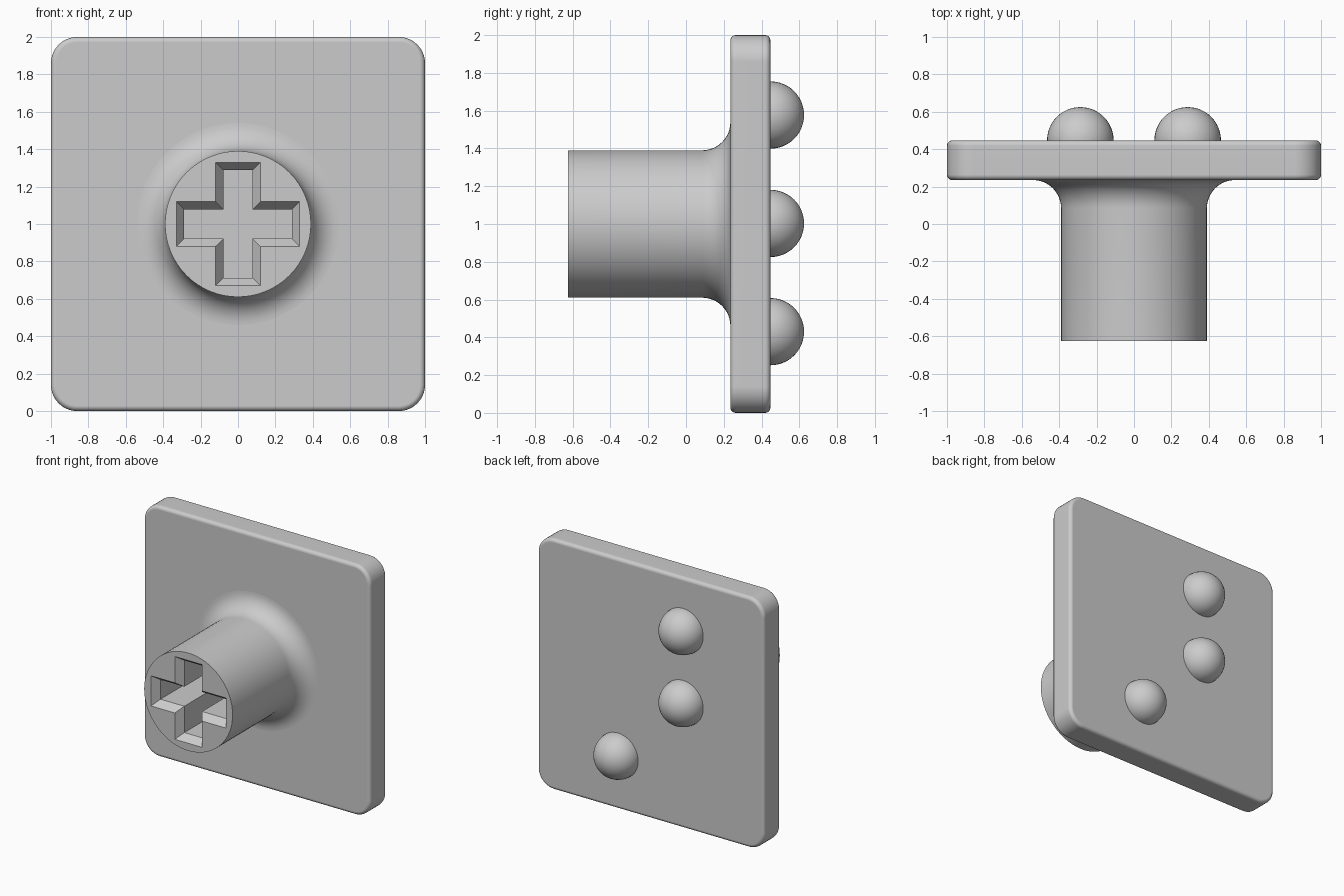
import bpy, bmesh, math
from mathutils import Matrix, Vector

cube = bpy.data.objects.get("Cube")
if cube:
    bpy.data.objects.remove(cube, do_unlink=True)

FRONT, PLATE_FRONT, PLATE_BACK = -0.625, 0.235, 0.447
CENTER_Z = 1.0

# Single grey plastic
plastic = bpy.data.materials.new("grey_plastic")
plastic.use_nodes = True
grey = (0.6, 0.6, 0.6, 1)
plastic.diffuse_color = grey
plastic.node_tree.nodes["Principled BSDF"].inputs["Base Color"].default_value = grey


def finish(name, bm, angle=35):
    """Turn a bmesh into a shaded object."""
    bmesh.ops.recalc_face_normals(bm, faces=bm.faces)
    mesh = bpy.data.meshes.new(name)
    bm.to_mesh(mesh)
    bm.free()
    mesh.materials.append(plastic)
    obj = bpy.data.objects.new(name, mesh)
    bpy.context.collection.objects.link(obj)
    activate(obj)
    bpy.ops.object.shade_smooth_by_angle(angle=math.radians(angle))
    return obj


def activate(obj):
    bpy.ops.object.select_all(action='DESELECT')
    obj.select_set(True)
    bpy.context.view_layer.objects.active = obj


def lathe(profile, steps):
    """Revolve (radius, y) points around the horizontal stem axis."""
    bm = bmesh.new()
    verts = [bm.verts.new((r, y, CENTER_Z)) for r, y in profile]
    edges = [bm.edges.new(pair) for pair in zip(verts, verts[1:])]
    bmesh.ops.spin(bm, geom=verts + edges, cent=(0, 0, CENTER_Z), axis=(0, 1, 0),
                   angle=math.tau, steps=steps)
    bmesh.ops.remove_doubles(bm, verts=bm.verts, dist=1e-5)
    return bm


def cross_loop(bm, half_length, half_width, y):
    """Plus-shaped ring of vertices at depth y."""
    a, b = half_length, half_width
    points = []
    for quarter in range(4):
        turn = Matrix.Rotation(quarter * math.pi / 2, 3, 'Y')
        points += [turn @ Vector(p) for p in ((a, 0, b), (a, 0, -b), (b, 0, -b))]
    return [bm.verts.new(p + Vector((0, y, CENTER_Z))) for p in points]


# Square plate with rounded corners and softened rims
bm = bmesh.new()
bmesh.ops.create_cube(bm, size=1)
bmesh.ops.scale(bm, vec=(2, PLATE_BACK - PLATE_FRONT, 2), verts=bm.verts)
bmesh.ops.translate(bm, vec=(0, (PLATE_FRONT + PLATE_BACK) / 2, CENTER_Z), verts=bm.verts)
corners = [e for e in bm.edges if abs(e.verts[0].co.y - e.verts[1].co.y) > 0.1]
bmesh.ops.bevel(bm, geom=corners, offset=0.14, segments=10, profile=0.5, affect='EDGES')
rims = [e for e in bm.edges
        if any(abs(f.normal.y) > 0.9 for f in e.link_faces)]
bmesh.ops.bevel(bm, geom=rims, offset=0.028, segments=4, profile=0.5, affect='EDGES')
plate = finish("plate", bm)
weighted = plate.modifiers.new("even_shading", 'WEIGHTED_NORMAL')
weighted.keep_sharp = True

# Round stem that flares into the plate
RADIUS, FILLET = 0.39, 0.15
profile = [(0, FRONT), (RADIUS, FRONT)]
for i in range(13):
    t = i / 12 * math.pi / 2
    profile.append((RADIUS + FILLET * (1 - math.cos(t)),
                    PLATE_FRONT - FILLET * (1 - math.sin(t))))
profile += [(0.5, 0.3), (0, 0.3)]
stem = finish("stem", lathe(profile, 64))

# Chamfered cross socket cut into the stem
bm = bmesh.new()
rings = [cross_loop(bm, *ring) for ring in (
    (0.33, 0.12, FRONT - 0.1), (0.33, 0.12, FRONT),
    (0.288, 0.078, FRONT + 0.06), (0.288, 0.078, FRONT + 0.58))]
for near, far in zip(rings, rings[1:]):
    for i in range(len(near)):
        j = (i + 1) % len(near)
        bm.faces.new((near[i], near[j], far[j], far[i]))
bm.faces.new(rings[0])
bm.faces.new(rings[-1])
cutter = finish("socket_cutter", bm, 10)
cutter.hide_render = True
cut = stem.modifiers.new("socket", 'BOOLEAN')
cut.operation, cut.solver, cut.object = 'DIFFERENCE', 'EXACT', cutter
activate(stem)
bpy.ops.object.modifier_apply(modifier=cut.name)
bpy.data.objects.remove(cutter, do_unlink=True)
bpy.ops.object.shade_smooth_by_angle(angle=math.radians(25))

# Domed bumps on the back
for name, x, z in (("upper_bump", -0.287, 1.577),
                   ("middle_bump", -0.287, 1.003),
                   ("lower_bump", 0.287, 0.43)):
    bm = bmesh.new()
    bmesh.ops.create_uvsphere(bm, u_segments=40, v_segments=24, radius=0.178)
    bmesh.ops.rotate(bm, cent=(0, 0, 0), verts=bm.verts,
                     matrix=Matrix.Rotation(-math.pi / 2, 3, 'X'))
    # keep the outer half, with a shallow root inside the plate
    bmesh.ops.bisect_plane(bm, geom=bm.verts[:] + bm.edges[:] + bm.faces[:],
                           plane_co=(0, -0.03, 0), plane_no=(0, -1, 0), clear_outer=True)
    bmesh.ops.translate(bm, vec=(x, PLATE_BACK, z), verts=bm.verts)
    finish(name, bm)
